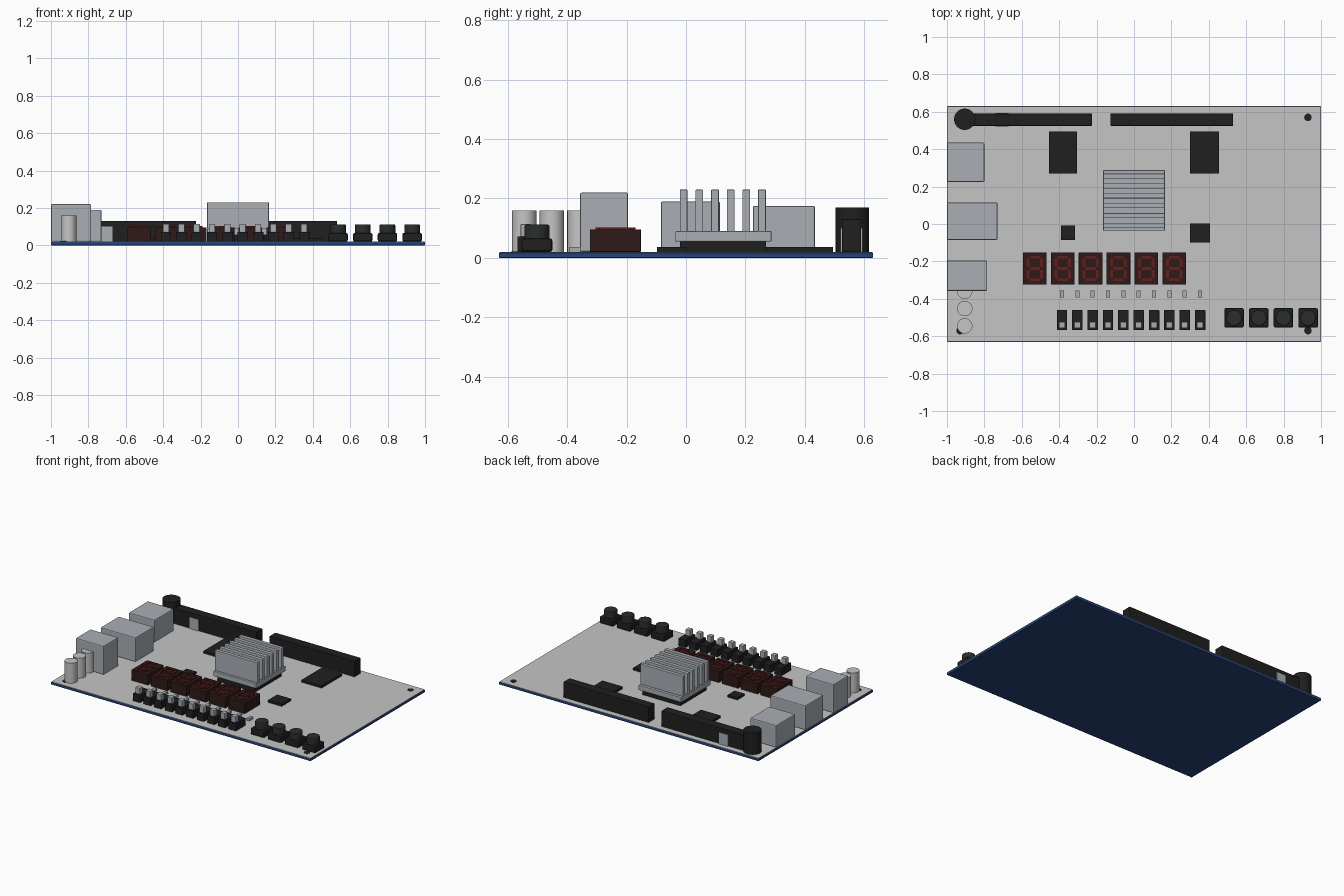
import bpy
import bmesh
from mathutils import Matrix

cube = bpy.data.objects.get("Cube")
if cube:
    bpy.data.objects.remove(cube, do_unlink=True)


def material(name, rgb):
    m = bpy.data.materials.new(name)
    m.use_nodes = True
    m.diffuse_color = (*rgb, 1)
    bsdf = m.node_tree.nodes["Principled BSDF"]
    bsdf.inputs["Base Color"].default_value = (*rgb, 1)
    return m


BLUE = material("board blue", (0.018, 0.055, 0.19))
PALE = material("pale grey", (0.56, 0.56, 0.56))
METAL = material("metal grey", (0.40, 0.43, 0.46))
BLACK = material("black plastic", (0.014, 0.014, 0.014))
CAP = material("button grey", (0.022, 0.028, 0.026))
MAROON = material("display maroon", (0.03, 0.01, 0.01))
RED = material("segment red", (0.12, 0.015, 0.013))

TOP = 0.02  # upper surface of the board


def finish(name, bm, mat, bevel):
    mesh = bpy.data.meshes.new(name)
    bm.to_mesh(mesh)
    bm.free()
    mesh.materials.append(mat)
    ob = bpy.data.objects.new(name, mesh)
    bpy.context.collection.objects.link(ob)
    if bevel:
        mod = ob.modifiers.new("edge", "BEVEL")
        mod.width = bevel
        mod.segments = 2
        mod.limit_method = "ANGLE"
    return ob


def box(name, x, y, z, mat, bevel=0.0):
    """Box from (min, max) pairs along each axis."""
    spans = (x, y, z)
    centre = Matrix.Translation([(a + b) / 2 for a, b in spans])
    size = Matrix.Diagonal([b - a for a, b in spans] + [1])
    bm = bmesh.new()
    bmesh.ops.create_cube(bm, size=1, matrix=centre @ size)
    return finish(name, bm, mat, bevel)


def cylinder(name, x, y, r, z0, z1, mat, bevel=0.0):
    bm = bmesh.new()
    bmesh.ops.create_cone(bm, cap_ends=True, segments=32, radius1=r, radius2=r,
                          depth=z1 - z0,
                          matrix=Matrix.Translation((x, y, (z0 + z1) / 2)))
    for f in bm.faces:
        f.smooth = abs(f.normal.z) < 0.5
    for e in bm.edges:
        e.smooth = all(f.smooth for f in e.link_faces)
    return finish(name, bm, mat, bevel)


def around(c, width):
    return (c - width / 2, c + width / 2)


# Board with pale upper sheet and mounting holes
box("board", (-1, 1), (-0.63, 0.63), (0, 0.018), BLUE, 0.003)
box("board_sheet", (-0.998, 0.998), (-0.628, 0.628), (0.016, TOP), PALE)
for sx in (-1, 1):
    for sy in (-1, 1):
        cylinder("mounting_hole", sx * 0.93, sy * 0.57, 0.02, 0.015, TOP + 0.002, BLACK)

# Pin headers, clip and power jack along the back edge
for x in ((-0.88, -0.225), (-0.125, 0.53)):
    box("pin_header", x, (0.525, 0.59), (TOP, 0.13), BLACK, 0.002)
box("header_clip", (-0.74, -0.67), (0.521, 0.594), (TOP, 0.10), METAL)
cylinder("power_jack", -0.905, 0.56, 0.057, TOP, 0.17, BLACK)

# Metal connectors on the right edge
for name, x1, y, top in (("rear_connector", -0.80, (0.225, 0.435), 0.175),
                         ("middle_connector", -0.73, (-0.085, 0.115), 0.19),
                         ("front_connector", -0.785, (-0.357, -0.195), 0.22)):
    box(name, (-1, x1), y, (TOP, top), METAL, 0.006)

# Capacitors
for i in range(3):
    cylinder("capacitor", -0.905, -0.545 + i * 0.093, 0.041, TOP, 0.16, PALE)

# Chips
for x, y in (((-0.455, -0.305), (0.27, 0.495)), ((0.30, 0.455), (0.27, 0.495)),
             ((-0.39, -0.315), (-0.085, -0.008)), ((0.30, 0.405), (-0.098, 0.003))):
    box("chip", x, y, (TOP, 0.036), BLACK)

# Processor and finned heatsink
box("processor", around(0, 0.29), (-0.02, 0.27), (TOP, 0.057), BLACK)
box("heatsink_plate", around(0, 0.33), (-0.036, 0.288), (0.055, 0.09), METAL, 0.003)
for i in range(6):
    box("heatsink_fin", around(0, 0.33), around(-0.008 + i * 0.0528, 0.026),
        (0.088, 0.23), METAL, 0.003)

# Digit displays, each with seven raised segments
for i in range(6):
    cx, cy = -0.53 + i * 0.149, -0.238
    box("display_body", around(cx, 0.127), around(cy, 0.172), (TOP, 0.096), MAROON, 0.002)
    z = (0.094, 0.102)
    for k in (-1, 0, 1):
        box("display_bar", around(cx, 0.054), around(cy + k * 0.06, 0.015), z, RED)
    for sx in (-1, 1):
        for sy in (-1, 1):
            box("display_post", around(cx + sx * 0.036, 0.015),
                around(cy + sy * 0.03, 0.046), z, RED)

# Row of indicator lamps and slide switches
for i in range(10):
    x = -0.385 + i * 0.082
    box("indicator_lamp", around(x, 0.022), around(-0.375, 0.038), (TOP, 0.036), METAL)
    box("switch_body", around(x, 0.056), around(-0.514, 0.108), (TOP, 0.072), BLACK, 0.002)
    box("switch_slider", around(x, 0.034), around(-0.54, 0.034), (0.07, 0.114), METAL, 0.003)

# Push buttons
for i in range(4):
    x = 0.535 + i * 0.132
    box("button_body", around(x, 0.104), around(-0.502, 0.104), (TOP, 0.066), BLACK, 0.008)
    cylinder("button_cap", x, -0.502, 0.042, 0.06, 0.112, CAP, 0.006)
